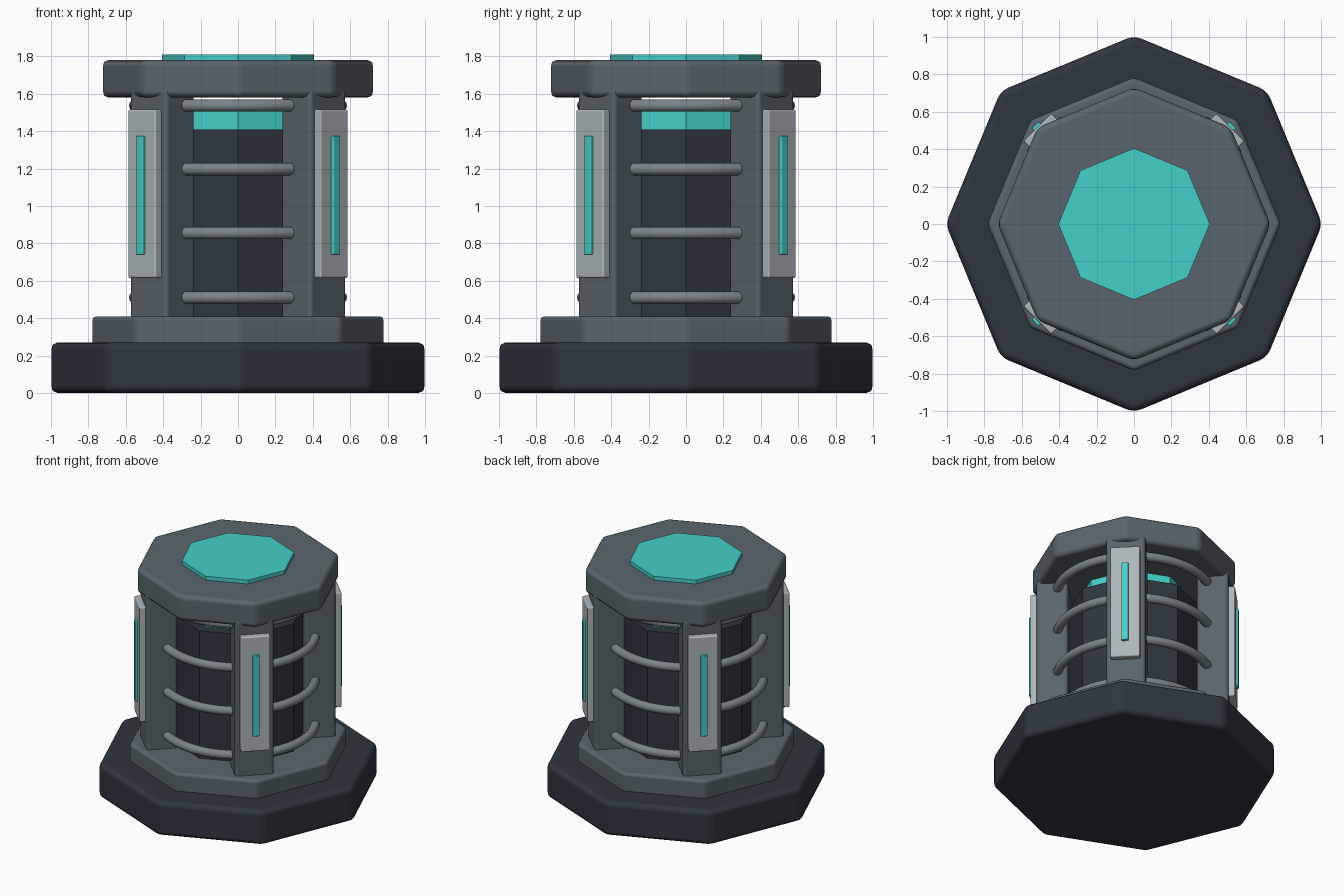
import bpy, bmesh
from math import pi, radians
from mathutils import Matrix, Vector

if "Cube" in bpy.data.objects:
    bpy.data.objects.remove(bpy.data.objects["Cube"])


def material(name, rgb):
    m = bpy.data.materials.new(name)
    m.diffuse_color = (*rgb, 1)
    m.use_nodes = True
    m.node_tree.nodes["Principled BSDF"].inputs["Base Color"].default_value = m.diffuse_color
    return m


DARK = material("dark_metal", (0.028, 0.037, 0.05))
MID = material("mid_metal", (0.10, 0.13, 0.15))
RAIL = material("rail_metal", (0.19, 0.23, 0.25))
LIGHT = material("light_panel", (0.42, 0.47, 0.50))
GLOW = material("teal_glow", (0.06, 0.62, 0.58))


def finish(name, bm, mat, bevel=0.0):
    me = bpy.data.meshes.new(name)
    bm.to_mesh(me)
    bm.free()
    me.materials.append(mat)
    ob = bpy.data.objects.new(name, me)
    bpy.context.collection.objects.link(ob)
    if bevel:
        for p in me.polygons:
            p.use_smooth = True
        mod = ob.modifiers.new("bevel", "BEVEL")
        mod.width = bevel
        mod.segments = 3
        mod.limit_method = "ANGLE"
        mod.angle_limit = radians(30)
        mod.harden_normals = True
    return ob


def octagon(name, r, z0, z1, mat, bevel=0.0):
    bm = bmesh.new()
    bmesh.ops.create_cone(bm, cap_ends=True, segments=8, radius1=r, radius2=r,
                          depth=z1 - z0,
                          matrix=Matrix.Translation((0, 0, (z0 + z1) / 2)))
    return finish(name, bm, mat, bevel)


def radial_box(name, angle, r0, r1, width, z0, z1, mat, bevel=0.0):
    """Box from radius r0 to r1, turned to face outward at the given angle."""
    bm = bmesh.new()
    bmesh.ops.create_cube(bm, size=1, matrix=(
        Matrix.Rotation(angle, 4, "Z")
        @ Matrix.Translation(((r0 + r1) / 2, 0, (z0 + z1) / 2))
        @ Matrix.Diagonal((r1 - r0, width, z1 - z0, 1))))
    return finish(name, bm, mat, bevel)


# stepped base
octagon("base", 1.007, 0.0, 0.27, DARK, 0.04)
octagon("base_step", 0.784, 0.25, 0.41, MID, 0.025)

# inner core and the glowing collar above it
octagon("core", 0.48, 0.40, 1.41, DARK)
octagon("core_glow", 0.40, 1.40, 1.51, GLOW)

# top cap with glowing disc
octagon("cap", 0.73, 1.58, 1.78, MID, 0.035)
octagon("cap_light", 0.405, 1.77, 1.81, GLOW)

# four corner pillars with panels and light strips
for i in range(4):
    a = pi / 4 + i * pi / 2
    radial_box(f"pillar_{i}", a, 0.46, 0.685, 0.28, 0.38, 1.63, MID, 0.025)
    radial_box(f"panel_{i}", a, 0.66, 0.73, 0.21, 0.615, 1.515, LIGHT, 0.01)
    radial_box(f"light_strip_{i}", a, 0.71, 0.748, 0.05, 0.74, 1.375, GLOW, 0.006)

# rail rings running through the pillars
for i, z in enumerate((0.51, 0.855, 1.197, 1.537)):
    bpy.ops.mesh.primitive_torus_add(location=(0, 0, z), major_radius=0.55,
                                     minor_radius=0.033, major_segments=48,
                                     minor_segments=12)
    ring = bpy.context.object
    ring.name = f"rail_ring_{i}"
    ring.data.materials.append(RAIL)
    bpy.ops.object.shade_smooth()
